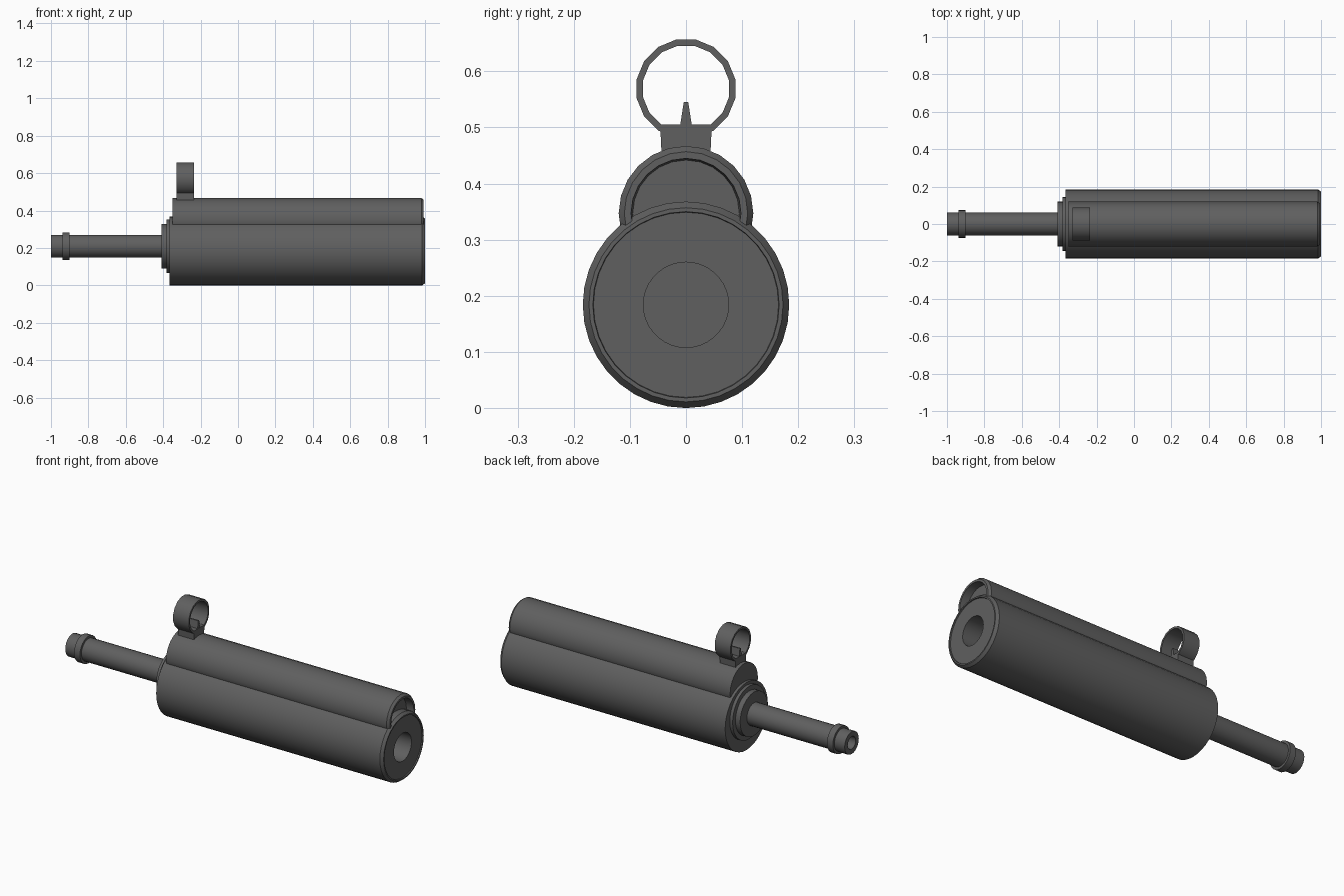
import bpy, bmesh, math

cube = bpy.data.objects.get("Cube")
if cube:
    bpy.data.objects.remove(cube, do_unlink=True)

metal = bpy.data.materials.new("dark_gunmetal_grey")
metal.use_nodes = True
grey = (0.115, 0.115, 0.115, 1)
metal.diffuse_color = grey
metal.node_tree.nodes["Principled BSDF"].inputs["Base Color"].default_value = grey


def finish(name, bm):
    bmesh.ops.recalc_face_normals(bm, faces=bm.faces)
    mesh = bpy.data.meshes.new(name)
    bm.to_mesh(mesh)
    bm.free()
    mesh.materials.append(metal)
    obj = bpy.data.objects.new(name, mesh)
    bpy.context.collection.objects.link(obj)
    bpy.ops.object.select_all(action="DESELECT")
    obj.select_set(True)
    bpy.context.view_layer.objects.active = obj
    bpy.ops.object.shade_smooth_by_angle(angle=math.radians(32))
    return obj


def lathe(name, profile, z, sides, floor=None, closed=False, turn=0.0):
    """Spin (x, radius) points about a lengthwise axis at height z."""
    bm = bmesh.new()
    rings = []
    for x, r in profile:
        ring = []
        for i in range(sides):
            a = math.tau * (i + turn) / sides
            h = z + r * math.cos(a)
            if floor is not None:
                h = max(h, floor)
            ring.append(bm.verts.new((x, r * math.sin(a), h)))
        rings.append(ring)
    pairs = list(zip(rings, rings[1:]))
    if closed:
        pairs.append((rings[-1], rings[0]))
    else:
        bm.faces.new(rings[0])
        bm.faces.new(rings[-1])
    for a, b in pairs:
        for i in range(sides):
            j = (i + 1) % sides
            bm.faces.new((a[i], a[j], b[j], b[i]))
    return finish(name, bm)


def taper_block(name, x0, x1, z0, z1, half_low, half_high):
    bm = bmesh.new()
    ends = [[bm.verts.new((x, y, z)) for y, z in
             ((-half_low, z0), (half_low, z0), (half_high, z1), (-half_high, z1))]
            for x in (x0, x1)]
    for end in ends:
        bm.faces.new(end)
    for i in range(4):
        j = (i + 1) % 4
        bm.faces.new((ends[0][i], ends[0][j], ends[1][j], ends[1][i]))
    return finish(name, bm)


# Main tube with chamfered muzzle rim and deep bore
lathe("main_tube", [(-0.365, 0.184), (0.985, 0.184), (1.0, 0.173), (1.0, 0.166),
                    (0.994, 0.165), (0.994, 0.076), (0.5, 0.076)], 0.184, 36)

# Upper tube, cut off inside the main tube, with a recessed end
lathe("upper_tube", [(-0.35, 0.12), (0.98, 0.12), (0.993, 0.11), (0.993, 0.098),
                     (0.95, 0.095)], 0.347, 24, floor=0.3)

# Stepped flange and rear pipe with collar
axis = 0.209
lathe("flange_wide", [(-0.382, 0.144), (-0.36, 0.144)], axis, 32)
lathe("flange_narrow", [(-0.41, 0.119), (-0.375, 0.119)], axis, 32)
lathe("rear_pipe", [(-0.8, 0.034), (-1.0, 0.034), (-1.0, 0.061), (-0.4, 0.061)], axis, 24)
lathe("pipe_collar", [(-0.938, 0.06), (-0.938, 0.074), (-0.902, 0.074), (-0.902, 0.06)],
      axis, 24, closed=True)

# Sight: base, tapered post and hood ring
x0, x1 = -0.33, -0.235
taper_block("sight_base", x0, x1, 0.44, 0.505, 0.043, 0.046)
taper_block("sight_post", x0 + 0.002, x1 - 0.002, 0.5, 0.545, 0.011, 0.004)
lathe("sight_hood", [(x0, 0.0895), (x1, 0.0895), (x1, 0.078), (x0, 0.078)],
      0.569, 16, closed=True, turn=0.5)
